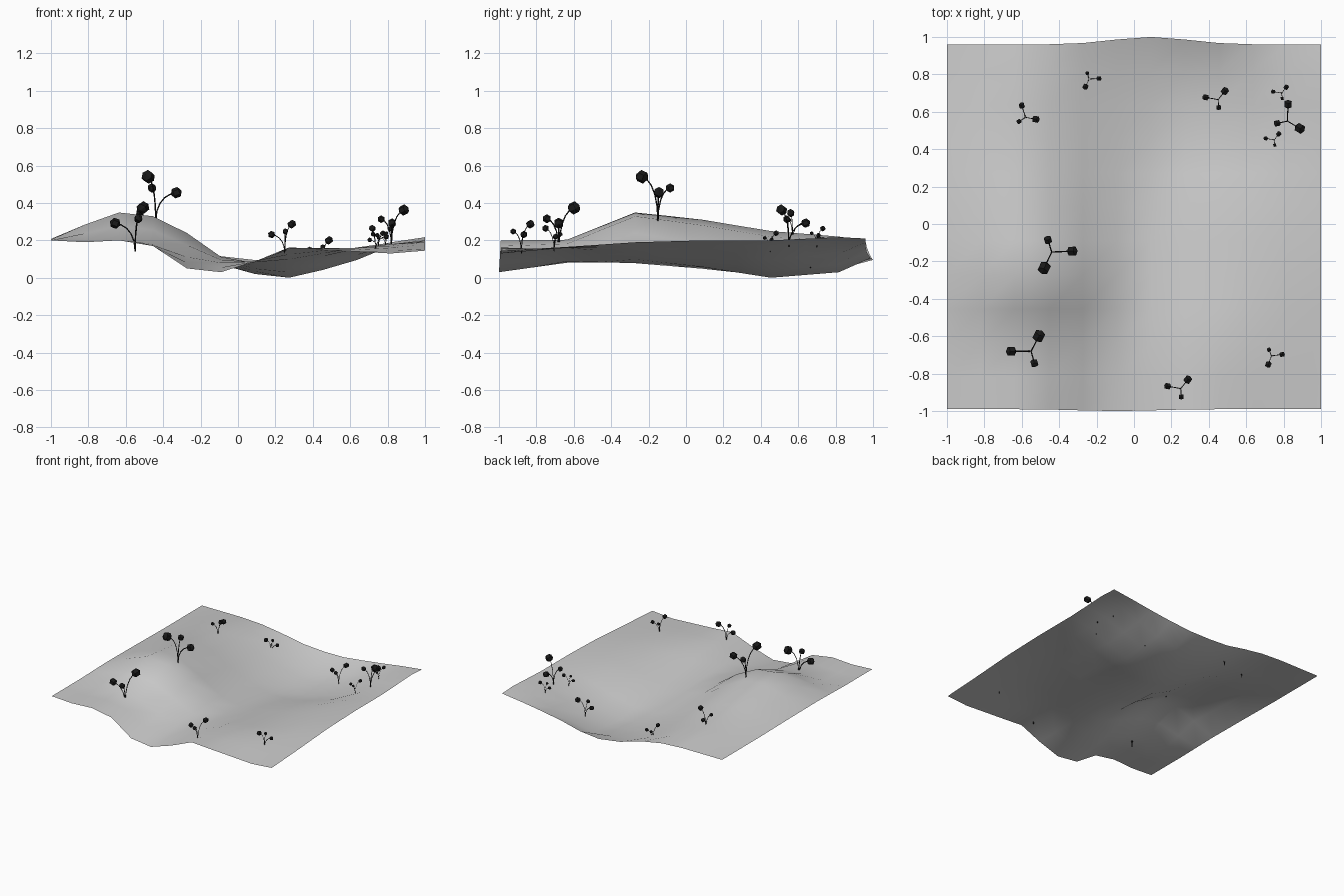
import bpy, bmesh
from math import exp, radians
from mathutils import Vector, Matrix

if "Cube" in bpy.data.objects:
    bpy.data.objects.remove(bpy.data.objects["Cube"])

black = bpy.data.materials.new("black")
black.diffuse_color = (0.01, 0.01, 0.01, 1)
black.use_nodes = True
black.node_tree.nodes["Principled BSDF"].inputs["Base Color"].default_value = black.diffuse_color

# Terrain: cross-section height profiles (in 1/1000 units) at a few depths
N = 11
PROFILES = [
    (-1.00, [200, 190, 200, 170, 50, 30, 88, 162, 150, 140, 130, 145]),
    (-0.64, [200, 190, 202, 180, 110, 80, 88, 150, 160, 160, 160, 165]),
    (-0.27, [208, 285, 350, 330, 240, 112, 78, 98, 130, 160, 180, 190]),
    (0.09, [205, 270, 310, 280, 180, 90, 48, 58, 100, 150, 180, 200]),
    (0.45, [200, 240, 250, 220, 140, 70, 20, 0, 42, 95, 170, 200]),
    (0.82, [200, 210, 220, 200, 140, 80, 48, 30, 70, 130, 190, 217]),
    (1.00, [200, 200, 200, 190, 160, 115, 95, 105, 135, 162, 188, 210]),
]


def height(i, y):
    for (y0, r0), (y1, r1) in zip(PROFILES, PROFILES[1:]):
        if y <= y1 + 1e-6:
            t = (y - y0) / (y1 - y0)
            return (r0[i] * (1 - t) + r1[i] * t) / 1000


bm = bmesh.new()
rows = []
for j in range(N + 1):
    v = -1 + 2 * j / N
    row = []
    for i in range(N + 1):
        x = -1 + 2 * i / N
        y = v
        if j == N:      # back edge bulges outward at the valley
            y = 0.96 + 0.04 * exp(-((x - 0.09) / 0.28) ** 2)
        elif j == 0:
            y = -0.99 - 0.01 * exp(-((x + 0.09) / 0.28) ** 2)
        row.append(bm.verts.new((x, y, height(i, v))))
    rows.append(row)
for a, b in zip(rows, rows[1:]):
    for i in range(N):
        f = bm.faces.new((a[i], a[i + 1], b[i + 1], b[i]))
        f.smooth = True
me = bpy.data.meshes.new("terrain")
bm.to_mesh(me)
bm.free()
bpy.context.collection.objects.link(bpy.data.objects.new("terrain", me))

# Plant template: stem tip and bud radius
TIPS = [((-0.02, 0.065, 0.15), 0.025),
        ((0.11, 0.005, 0.125), 0.031),
        ((-0.04, -0.085, 0.21), 0.037)]

# Curved stems, shared by all plants
stems = bpy.data.curves.new("plant_stems", 'CURVE')
stems.dimensions = '3D'
stems.bevel_depth = 0.0035
stems.bevel_resolution = 0
stems.resolution_u = 5
stems.materials.append(black)
for (x, y, z), r in TIPS:
    sp = stems.splines.new('BEZIER')
    sp.bezier_points.add(1)
    p, q = sp.bezier_points
    for pt in (p, q):
        pt.handle_left_type = pt.handle_right_type = 'FREE'
    p.co = p.handle_left = (0, 0, -0.03)
    p.handle_right = (0, 0, z * 0.6)
    q.co = q.handle_right = (x, y, z)
    q.handle_left = (x * 0.5, y * 0.5, z * 0.95)

# Faceted buds at the stem tips, shared by all plants
bm = bmesh.new()
for (x, y, z), r in TIPS:
    aim = Vector((x, y, 0.04)).to_track_quat('Z', 'Y').to_matrix().to_4x4()
    bmesh.ops.create_uvsphere(bm, u_segments=6, v_segments=3, radius=r,
                              matrix=Matrix.Translation((x, y, z)) @ aim)
buds = bpy.data.meshes.new("plant_buds")
bm.to_mesh(buds)
bm.free()
buds.materials.append(black)

# Plants: x, y, ground z, scale, turn
PLANTS = [
    (-0.44, -0.15, 0.33, 1.0, 0), (-0.55, -0.68, 0.17, 0.97, 178),
    (0.82, 0.55, 0.19, 0.82, 85), (-0.58, 0.57, 0.22, 0.6, 105),
    (-0.24, 0.775, 0.10, 0.48, 0), (0.45, 0.665, 0.07, 0.62, 167),
    (0.25, -0.88, 0.15, 0.65, 167), (0.735, -0.705, 0.155, 0.52, 5),
    (0.79, 0.70, 0.175, 0.42, 168), (0.75, 0.45, 0.15, 0.42, 168),
]
for k, (x, y, z, s, turn) in enumerate(PLANTS, 1):
    for name, data in (("stems", stems), ("buds", buds)):
        ob = bpy.data.objects.new(f"plant_{k}_{name}", data)
        ob.location = (x, y, z)
        ob.rotation_euler.z = radians(turn)
        ob.scale = (s, s, s)
        bpy.context.collection.objects.link(ob)
